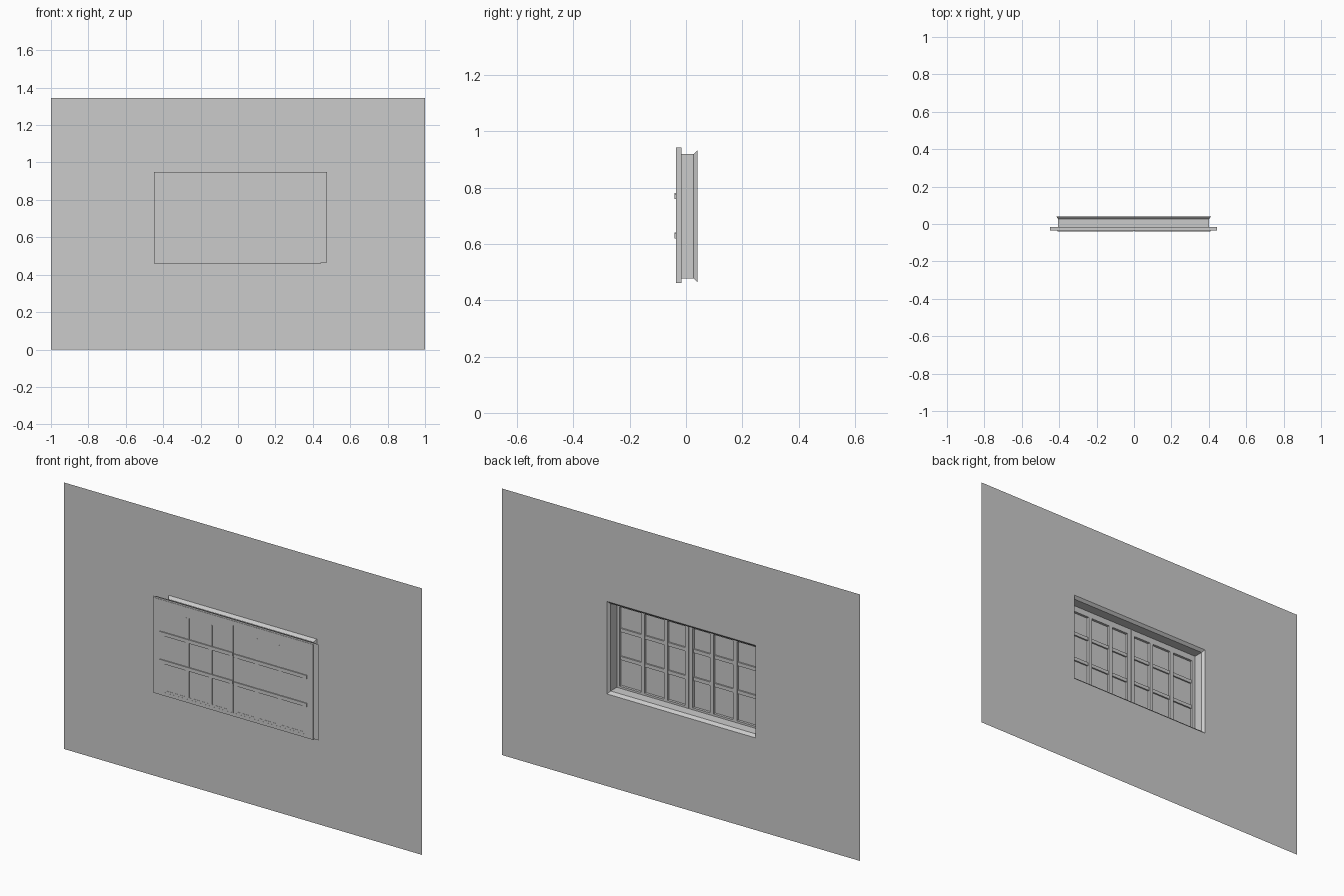
import bpy
import bmesh

if "Cube" in bpy.data.objects:
    bpy.data.objects.remove(bpy.data.objects["Cube"], do_unlink=True)

grey = bpy.data.materials.new("plain grey")
grey.use_nodes = True
colour = (0.6, 0.6, 0.6, 1)
grey.diffuse_color = colour
grey.node_tree.nodes["Principled BSDF"].inputs["Base Color"].default_value = colour


def finish(name, bm):
    mesh = bpy.data.meshes.new(name)
    bm.to_mesh(mesh)
    bm.free()
    mesh.materials.append(grey)
    obj = bpy.data.objects.new(name, mesh)
    bpy.context.collection.objects.link(obj)
    return obj


def loft(name, rings, closed=False):
    """Join rectangles (x0, x1, z0, z1, y) into a band of quads."""
    bm = bmesh.new()
    loops = [[bm.verts.new(p) for p in ((x0, y, z0), (x1, y, z0), (x1, y, z1), (x0, y, z1))]
             for x0, x1, z0, z1, y in rings]
    pairs = list(zip(loops, loops[1:]))
    if closed:
        pairs.append((loops[-1], loops[0]))
    for a, b in pairs:
        for i in range(4):
            j = (i + 1) % 4
            bm.faces.new((a[i], a[j], b[j], b[i]))
    bmesh.ops.recalc_face_normals(bm, faces=bm.faces)
    return finish(name, bm)


def frame(name, outer, inner, front, back):
    """Rectangular frame with depth."""
    return loft(name, [(*outer, front), (*outer, back), (*inner, back), (*inner, front)], True)


def box(name, x0, x1, y0, y1, z0, z1):
    bm = bmesh.new()
    bmesh.ops.create_cube(bm, size=1)
    for v in bm.verts:
        v.co.x = x1 if v.co.x > 0 else x0
        v.co.y = y1 if v.co.y > 0 else y0
        v.co.z = z1 if v.co.z > 0 else z0
    return finish(name, bm)


WALL_Y = 0.04
FRONT, BACK = -0.036, -0.016
hole = (-0.416, 0.412, 0.465, 0.932)
throat = (-0.406, 0.402, 0.478, 0.919)
casing = (-0.449, 0.445, 0.461, 0.942)

# Thin wall sheet with its opening, and the flared reveal
loft("wall", [(-1, 1, 0, 1.345, WALL_Y), (*hole, WALL_Y)])
loft("window_reveal", [(*hole, WALL_Y), (*throat, 0.027), (*throat, BACK)])

# Outer casing
frame("window_casing", casing, throat, FRONT, BACK)

# Glass sheet, slightly larger than the casing at the top and one side
bm = bmesh.new()
corners = ((-0.449, 0.466), (0.475, 0.466), (0.475, 0.95), (-0.449, 0.95))
bm.faces.new([bm.verts.new((x, -0.0345, z)) for x, z in corners])
finish("glass_sheet", bm)

# Two sashes, each with two upright and two level glazing bars
for side, s, drop in (("right", -1, 0), ("left", 1, 0.004)):
    def span(a, b):
        return sorted((s * a, s * b))
    frame(side + "_sash", (*span(0.002, 0.404), 0.478, 0.919),
          (*span(0.022, 0.386), 0.488, 0.888), -0.0355, -0.022)
    for i, x in enumerate((0.129, 0.258)):
        box(f"{side}_upright_bar_{i + 1}", *span(x - 0.01, x + 0.01),
            -0.036, -0.022, 0.488, 0.888)
    for i, z in enumerate((0.632, 0.773)):
        box(f"{side}_level_bar_{i + 1}", *span(0.004, 0.41),
            -0.04, -0.027, z - 0.009 - drop, z + 0.009 - drop)
